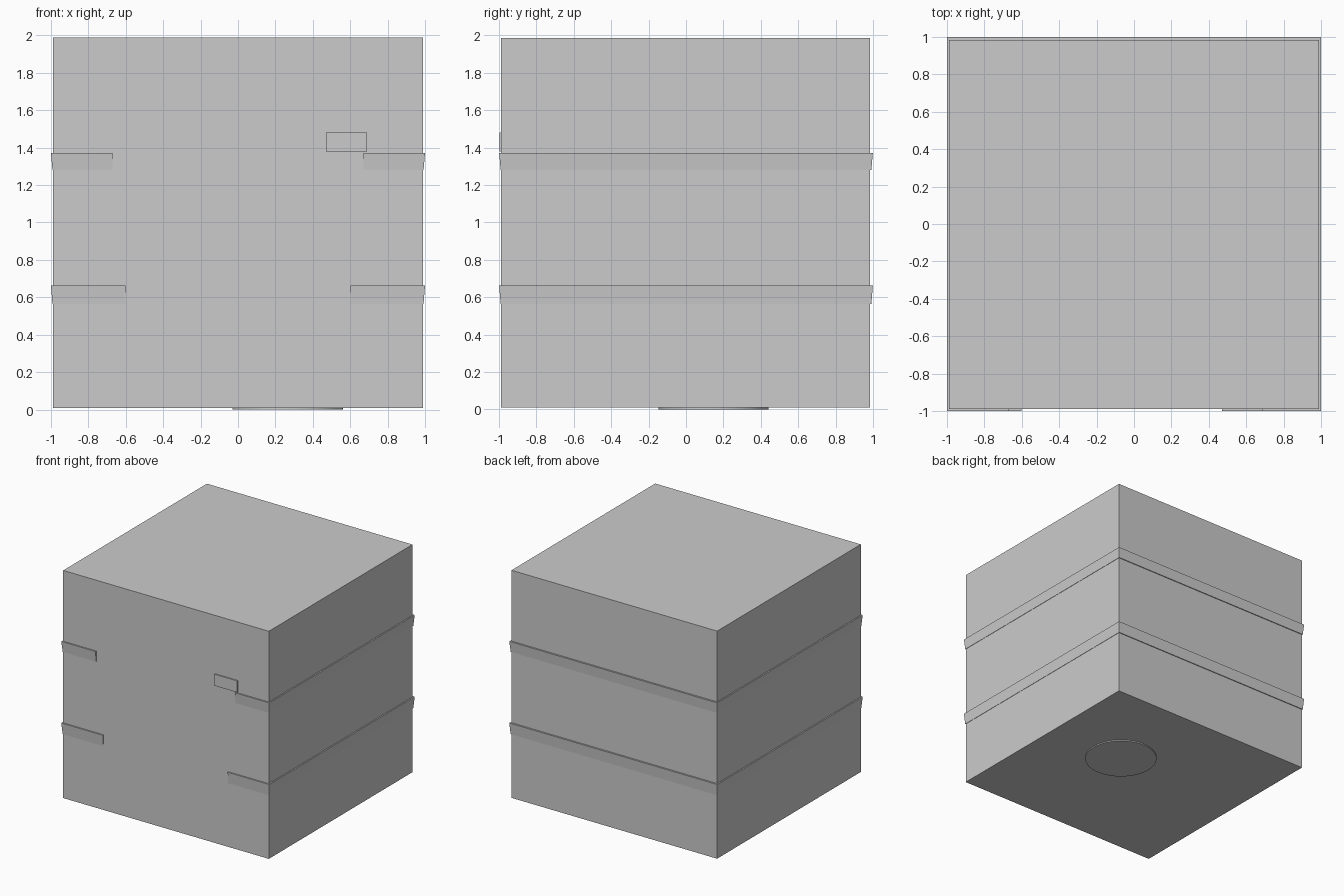
import bpy, bmesh, math

if "Cube" in bpy.data.objects:
    bpy.data.objects.remove(bpy.data.objects["Cube"])


def box(name, lo, hi):
    bpy.ops.mesh.primitive_cube_add(size=1, location=[(a + b) / 2 for a, b in zip(lo, hi)])
    ob = bpy.context.object
    ob.name = name
    ob.scale = [b - a for a, b in zip(lo, hi)]
    bpy.ops.object.transform_apply(location=False, rotation=False, scale=True)
    return ob


def band(name, z0, z1, end):
    """Wedge-section strip wrapped round the sides and back, with two short front returns."""
    profile = [(0.97, z0), (0.991, z0), (0.999, z1), (0.97, z1)]
    path = [(-end, -1, False), (-1, -1, True), (-1, 1, True),
            (1, 1, True), (1, -1, True), (end, -1, False)]
    bm = bmesh.new()
    rings = [[bm.verts.new((x * d if corner else x, y * d, z)) for d, z in profile]
             for x, y, corner in path]
    for a, b in zip(rings, rings[1:]):
        for i in range(4):
            j = (i + 1) % 4
            bm.faces.new((a[i], a[j], b[j], b[i]))
    bm.faces.new(rings[0])
    bm.faces.new(rings[-1])
    bmesh.ops.recalc_face_normals(bm, faces=bm.faces[:])
    mesh = bpy.data.meshes.new(name)
    bm.to_mesh(mesh)
    bm.free()
    ob = bpy.data.objects.new(name, mesh)
    bpy.context.collection.objects.link(ob)


# main block
box("body", (-0.988, -0.988, 0.01), (0.988, 0.984, 1.987))

# two raised bands, open across the middle of the front
band("upper_band", 1.28, 1.372, 0.67)
band("lower_band", 0.565, 0.663, 0.60)

# thin plate above the upper band on the front
box("front_plate", (0.47, -0.998, 1.38), (0.69, -0.98, 1.48))

# shallow round foot under the block
bpy.ops.mesh.primitive_cylinder_add(vertices=48, radius=0.295, depth=0.03,
                                    location=(0.265, 0.147, 0.015))
bpy.context.object.name = "base_disc"
bpy.ops.object.shade_smooth_by_angle(angle=math.radians(30))
